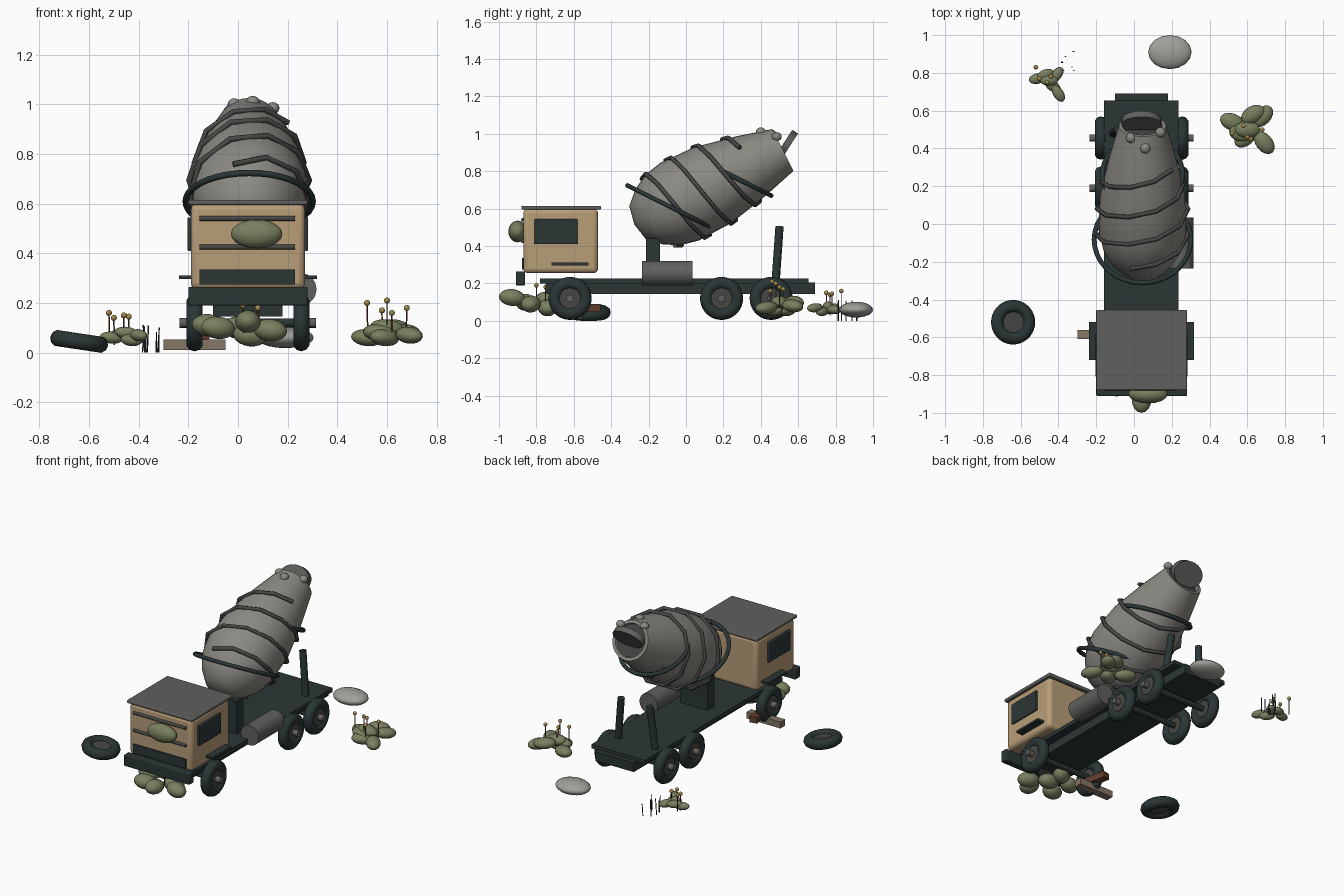
import bpy, math, random
from mathutils import Vector

random.seed(4)
if "Cube" in bpy.data.objects:
    bpy.data.objects.remove(bpy.data.objects["Cube"], do_unlink=True)


def material(name, *rgb):
    m = bpy.data.materials.new(name)
    m.use_nodes = True
    m.diffuse_color = (*rgb, 1)
    m.node_tree.nodes["Principled BSDF"].inputs["Base Color"].default_value = (*rgb, 1)
    return m


TAN = material("cab tan", .48, .34, .19)
DARK = material("dark slate", .024, .036, .036)
GREY = material("drum grey", .26, .25, .225)
IRON = material("iron grey", .062, .062, .06)
STEEL = material("roof steel", .115, .115, .11)
GREEN = material("moss green", .19, .215, .115)
YELLOW = material("flower ochre", .38, .26, .07)
BROWN = material("rust brown", .12, .05, .025)
WOOD = material("weathered wood", .23, .18, .13)
STONE = material("pale stone", .36, .35, .32)
CX = .04  # truck centre line


def finish(name, mat, smooth=True, bevel=0):
    o = bpy.context.object
    o.name = name
    o.data.materials.append(mat)
    if bevel:
        bpy.ops.object.transform_apply(location=False, rotation=False, scale=True)
        b = o.modifiers.new("soft edges", 'BEVEL')
        b.width, b.segments = bevel, 3
    if smooth:
        bpy.ops.object.shade_smooth_by_angle(angle=math.radians(40))
    return o


def box(name, x, y, z, mat, bevel=0, rot=(0, 0, 0)):
    """Box from its (low, high) range on each axis."""
    bpy.ops.mesh.primitive_cube_add(size=1, rotation=rot, location=[sum(r) / 2 for r in (x, y, z)])
    bpy.context.object.scale = [r[1] - r[0] for r in (x, y, z)]
    return finish(name, mat, bevel > 0, bevel)


def rod(name, a, b, r, mat, sides=20):
    a, b = Vector(a), Vector(b)
    bpy.ops.mesh.primitive_cylinder_add(vertices=sides, radius=r, depth=(b - a).length, location=(a + b) / 2,
                                        rotation=(b - a).to_track_quat('Z', 'Y').to_euler())
    return finish(name, mat)


def ball(name, loc, size, mat, rot=(0, 0, 0)):
    bpy.ops.mesh.primitive_uv_sphere_add(segments=16, ring_count=10, radius=1, location=loc, rotation=rot)
    bpy.context.object.scale = size
    return finish(name, mat)


def ring(name, loc, normal, major, minor, mat, flat=1):
    bpy.ops.mesh.primitive_torus_add(major_radius=major, minor_radius=minor, major_segments=36, minor_segments=10,
                                     location=loc, rotation=Vector(normal).to_track_quat('Z', 'Y').to_euler())
    bpy.context.object.scale.z = flat
    return finish(name, mat)


# Cab
box("cab", (-.19, .27), (-.87, -.47), (.255, .6), TAN, .025)
box("cab_roof", (-.2, .28), (-.88, -.455), (.595, .615), STEEL, .006)
box("front_bumper", (-.2, .28), (-.91, -.86), (.19, .265), DARK, .006)
box("grille", (-.155, .23), (-.878, -.86), (.275, .335), DARK)
for z in (.425, .54):
    rod("grille_bar", (-.155, -.872, z), (.23, -.872, z), .01, IRON, 10)
for s in (-1, 1):
    side = "left" if s > 0 else "right"
    x = CX + s * .235
    box(side + "_window", (x - .008, x + .008), (-.81, -.58), (.41, .545), DARK, .005)
    x = CX + s * .25
    box(side + "_step", (x - .028, x + .028), (-.72, -.52), (.297, .311), DARK)

# Chassis
box("frame", (-.10, .18), (-.75, .69), (.145, .205), DARK)
box("deck", (-.16, .235), (-.78, .655), (.2, .226), DARK)
box("pedestal", (-.06, .14), (-.215, -.14), (.2, .44), DARK)
rod("tank", (.25, -.235, .255), (.25, .035, .255), .066, STEEL, 32)
for s in (-1, 1):
    rod("rear_post", (CX - .015 + s * .135, .48, .22), (CX - .02 + s * .105, .5, .505), .022, DARK, 12)

# Wheels and axles
for y in (-.62, .19, .455):
    rod("axle", (CX - .2, y, .12), (CX + .2, y, .12), .018, DARK)
    for s in (-1, 1):
        x = CX + s * .215
        ring("tyre", (x, y, .12), (s, 0, 0), .081, .034, DARK)
        rod("hub", (x - s * .02, y, .12), (x + s * .022, y, .12), .056, IRON, 24)
        rod("hub_cap", (x, y, .12), (x + s * .06, y, .12), .02, STEEL, 14)

# Drum: revolved profile of (distance from the mouth, radius)
AXIS = Vector((0, -.894, -.447))
UP = Vector((0, -.447, .894))
MOUTH = Vector((CX + .005, .519, .914))
PROFILE = [(.06, .095), (.0, .105), (0, .125), (.19, .177), (.42, .226), (.62, .232),
           (.72, .21), (.8, .165), (.87, .1), (.89, 0)]


def drum_point(t, r, angle):
    return MOUTH + AXIS * t + r * (math.cos(angle) * Vector((1, 0, 0)) + math.sin(angle) * UP)


def drum_radius(t):
    for (a, ra), (b, rb) in zip(PROFILE[2:], PROFILE[3:]):
        if a <= t <= b:
            return ra + (rb - ra) * (t - a) / (b - a)


N = 32
verts = [drum_point(t, r, 2 * math.pi * i / N) for t, r in PROFILE for i in range(N)]
faces = [(j * N + i, j * N + (i + 1) % N, (j + 1) * N + (i + 1) % N, (j + 1) * N + i)
         for j in range(len(PROFILE) - 1) for i in range(N)]
mesh = bpy.data.meshes.new("drum")
mesh.from_pydata(verts, [], faces)
drum = bpy.data.objects.new("drum", mesh)
bpy.context.collection.objects.link(drum)
bpy.ops.object.select_all(action='DESELECT')
drum.select_set(True)
bpy.context.view_layer.objects.active = drum
bpy.ops.object.mode_set(mode='EDIT')
bpy.ops.mesh.select_all(action='SELECT')
bpy.ops.mesh.remove_doubles(threshold=.0005)
bpy.ops.mesh.normals_make_consistent(inside=False)
bpy.ops.object.mode_set(mode='OBJECT')
finish("drum", GREY)
rod("drum_mouth", MOUTH + AXIS * .02, MOUTH + AXIS * .05, .11, IRON, 32)

# Two spiral ribs in straight segments
PITCH = .32
for start in (0, 1):
    curve = bpy.data.curves.new("spiral_rib", 'CURVE')
    curve.dimensions = '3D'
    curve.bevel_depth, curve.bevel_resolution, curve.use_fill_caps = .012, 1, True
    path = curve.splines.new('POLY')
    pts = []
    for k in range(-20, 40):
        a = k * math.pi / 5
        t = .33 + PITCH * (a / (2 * math.pi) + start / 2)
        if .2 <= t <= .76:
            pts.append(drum_point(t, drum_radius(t) + .014, a))
    path.points.add(len(pts) - 1)
    for p, co in zip(path.points, pts):
        p.co = (*co, 1)
    rib = bpy.data.objects.new("spiral_rib", curve)
    rib.data.materials.append(IRON)
    bpy.context.collection.objects.link(rib)

# Slanted hoops, pouring lip and dried lumps
ring("front_hoop", (CX + .005, -.083, .609), (0, .447, .894), .256, .013, DARK)
ring("rear_hoop", (CX + .005, .265, .765), (0, .447, .894), .212, .013, DARK)
lip = rod("pouring_lip", (CX, .525, .955), (CX, .556, .935), .105, STEEL, 28)
lip.scale.y = .75
for x, y, z in ((-.015, .455, 1.0), (.14, .485, .985), (.06, .4, 1.01)):
    ball("dried_lump", (x, y, z), (.027, .027, .024), GREY)

# Loose tyre, timber and stone
tilt = (.15, 0, 1)
ring("loose_tyre", (-.64, -.52, .045), tilt, .084, .034, DARK)
centre = Vector((-.64, -.52, .045))
rod("loose_tyre_hub", centre - Vector(tilt) * .015, centre + Vector(tilt) * .015, .056, IRON, 24)
box("plank", (-.3, -.05), (-.61, -.56), (.01, .052), WOOD)
box("rusty_block", (-.18, -.13), (-.62, -.46), (.05, .09), BROWN, 0, (0, 0, .2))
ball("stone", (.19, .91, .06), (.115, .09, .042), STONE)


# Shrubs of flattened leaves, with flower stalks
def shrub(leaves, size, stalks):
    for x, y, z, turn in leaves:
        ball("shrub_leaf", (x, y, z), size, GREEN, (0, .1, turn))
    for x, y, z in stalks:
        foot = Vector((x * .97 + leaves[0][0] * .03, y, z - .11))
        rod("flower_stalk", foot, (x, y, z), .003, BROWN, 6)
        ball("flower", (x, y, z), (.012, .012, .012), YELLOW)


shrub([(.6, .5, .1, 0), (.52, .54, .06, -.4), (.68, .57, .08, .8), (.69, .43, .07, -.9),
       (.59, .46, .06, .7), (.63, .58, .1, .5), (.57, .48, .08, -.2)], (.068, .045, .034),
      [(.52, .48, .2), (.6, .46, .21), (.58, .52, .17), (.68, .5, .18), (.62, .45, .16)])
shrub([(-.45, .76, .08, 0), (-.51, .77, .06, .2), (-.41, .79, .06, .9), (-.4, .69, .07, -1),
       (-.43, .73, .05, -.6), (-.47, .79, .07, .4)], (.048, .028, .024),
      [(-.52, .83, .16), (-.5, .77, .14), (-.46, .75, .15), (-.44, .78, .145)])
shrub([(.04, -.93, .125, 1.57), (-.08, -.86, .1, .2), (.13, -.83, .09, -.3), (-.12, -.75, .11, .5),
       (.05, -.74, .07, 0), (0, -.68, .1, .8)], (.07, .052, .045),
      [(.02, -.8, .19), (.08, -.75, .18)])
ball("grille_moss", (.075, -.9, .478), (.104, .05, .058), GREEN)

# Dry grass
for i in range(7):
    x, y = random.uniform(-.39, -.31), random.uniform(.8, .94)
    rod("grass_blade", (x, y, 0), (x + random.uniform(-.01, .01), y, random.uniform(.07, .115)), .003, DARK, 5)
